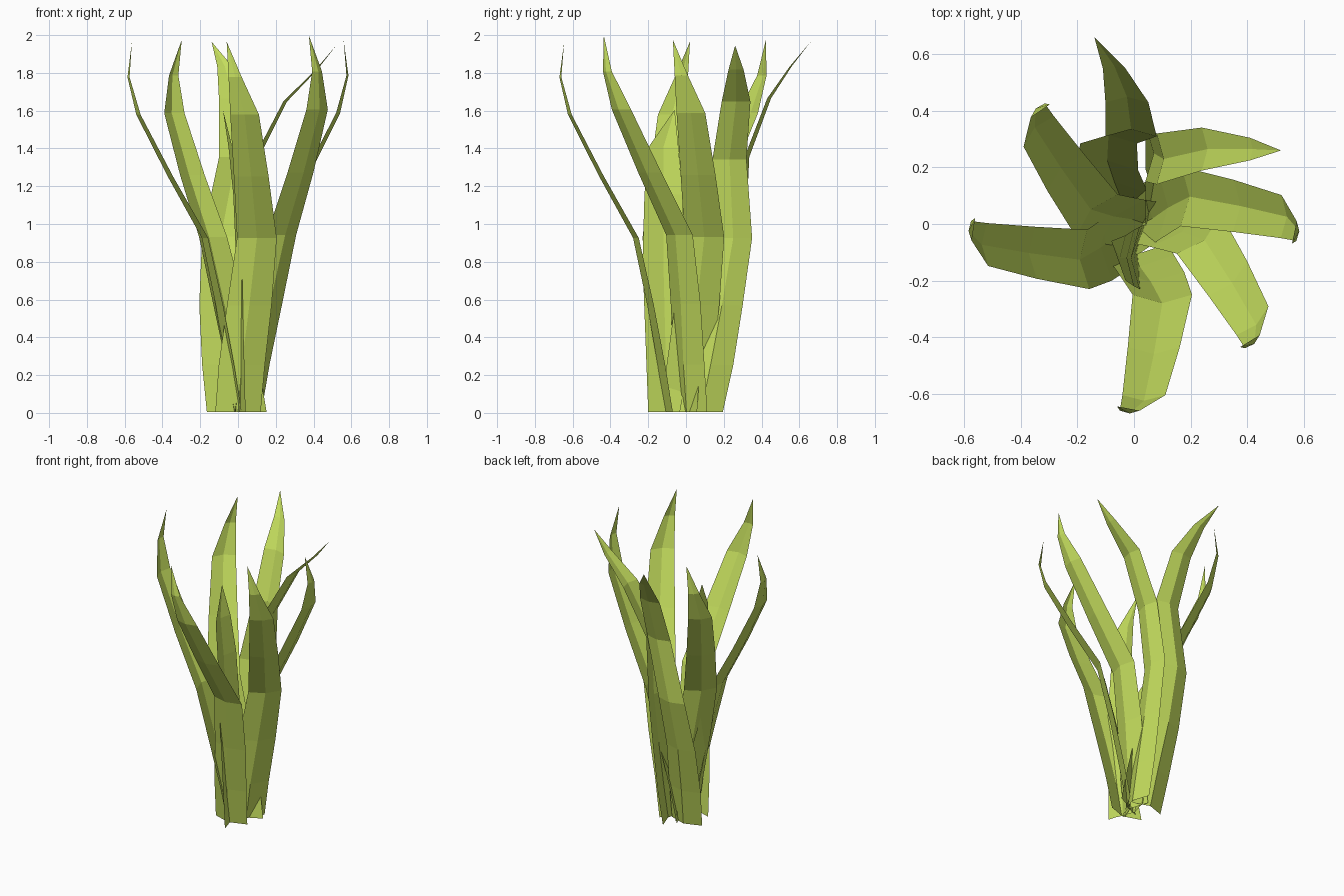
import bpy, bmesh
from math import radians, cos, sin

if "Cube" in bpy.data.objects:
    bpy.data.objects.remove(bpy.data.objects["Cube"])

mat = bpy.data.materials.new("leaf_green")
mat.diffuse_color = (0.55, 0.72, 0.11, 1)
mat.use_nodes = True
mat.node_tree.nodes["Principled BSDF"].inputs["Base Color"].default_value = mat.diffuse_color

# Leaf stations: (outward, sideways, height, half width, crease bulge)
CURLED = [(-.03, 0, 0, .12, .04), (.01, .02, .25, .122, .04), (.07, .06, .57, .118, .035),
          (.15, .10, .93, .105, .03), (.335, .07, 1.26, .092, .025), (.505, .035, 1.59, .076, .02),
          (.56, -.015, 1.79, .035, .01), (.545, -.06, 1.98, 0, 0)]
FLARED = [(-.05, .01, 0, .115, .04), (0, .03, .25, .12, .04), (.08, .055, .57, .11, .035),
          (.175, .05, .93, .10, .03), (.20, -.03, 1.35, .09, .025), (.32, -.015, 1.66, .076, .02),
          (.44, .03, 1.83, .04, .01), (.55, .10, 1.96, 0, 0)]
LEANING = [(o, s, z, w, b) for (_, _, z, w, b), o, s in
           zip(FLARED, (.04, .04, .04, .04, .08, .24, .41, .52),
               (-.02, .03, .09, .15, .13, .165, .165, .16))]
INNER = [(-.04, 0, 0, .10, .03), (-.03, .01, .4, .105, .03), (-.02, .02, .8, .11, .03),
         (0, .02, 1.15, .10, .025), (.03, .02, 1.4, .08, .02), (.08, -.04, 1.6, 0, 0)]


def leaf(name, stations, angle, base, height=1.0):
    """Creased blade swept along its stations, turned about z and set at its base."""
    c, s = cos(radians(angle)), sin(radians(angle))
    bm = bmesh.new()

    def vert(out, side, z):
        return bm.verts.new((base[0] + out * c - side * s, base[1] + out * s + side * c, z))

    rows = []
    for out, side, z, w, bulge in stations:
        z = .005 + z * height
        if w == 0:
            rows.append([vert(out, side, z)] * 3)
        else:
            rows.append([vert(out, side - w, z), vert(out + bulge, side, z), vert(out, side + w, z)])
    for lo, hi in zip(rows, rows[1:]):
        for i in range(2):
            bm.faces.new(dict.fromkeys((lo[i], lo[i + 1], hi[i + 1], hi[i])))
    me = bpy.data.meshes.new(name)
    bm.to_mesh(me)
    bm.free()
    me.materials.append(mat)
    bpy.context.collection.objects.link(bpy.data.objects.new(name, me))


# Clump of seven leaves fanned around a shorter inner one
leaf("leaf_front", CURLED, -90, (0, -.10), .99)
leaf("leaf_front_right", CURLED, -48, (.055, .01), 1.007)
leaf("leaf_right", CURLED, -1, (.015, 0), .995)
leaf("leaf_back_right", LEANING, 0, (0, .10), .99)
leaf("leaf_back", FLARED, 90, (-.04, .11), 1.0)
leaf("leaf_back_left", CURLED, 135, (.045, -.005), .995)
leaf("leaf_left", CURLED, 182, (-.015, -.02), .99)
leaf("leaf_inner", INNER, 180, (0, -.10))
